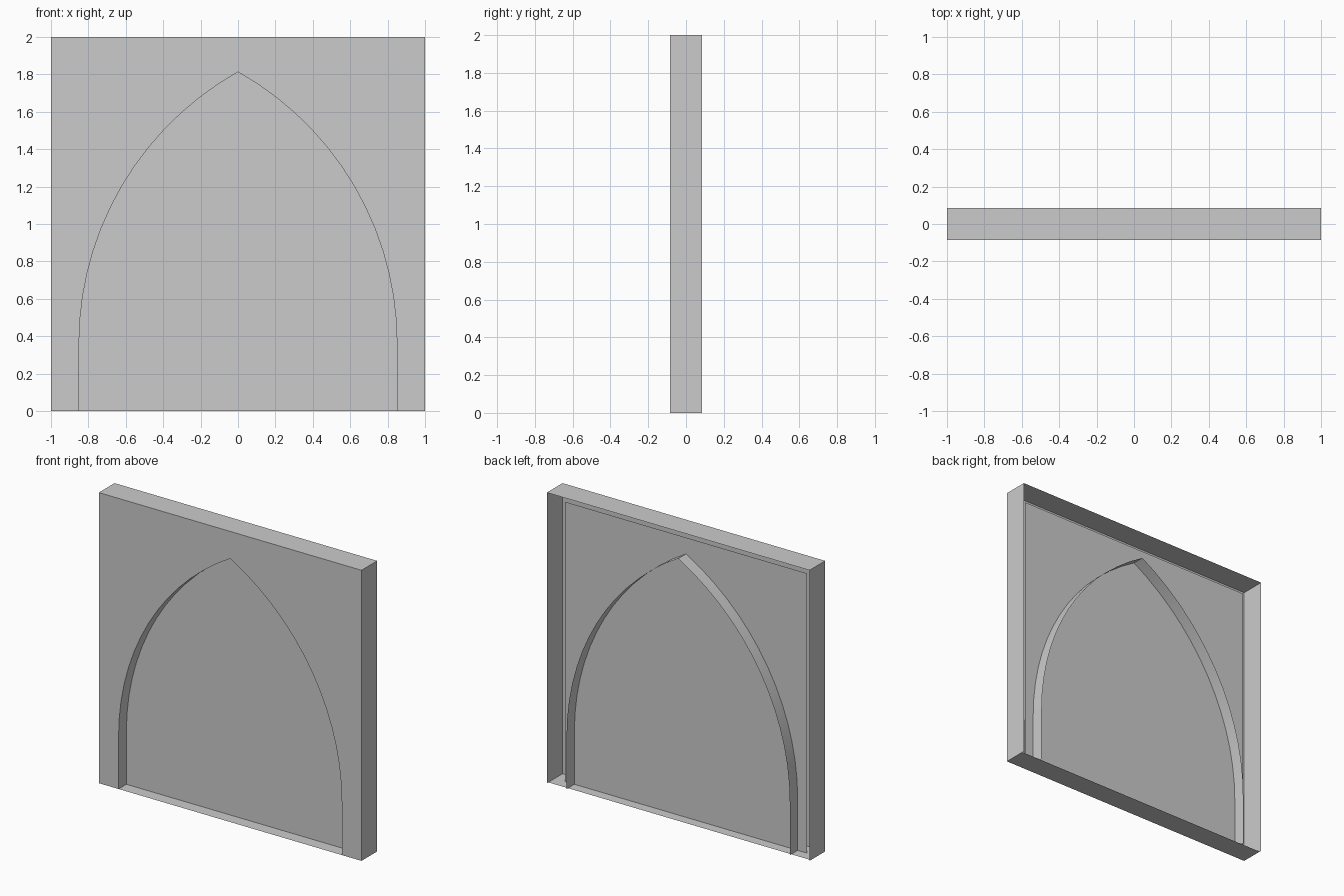
import bpy, math

if "Cube" in bpy.data.objects:
    bpy.data.objects.remove(bpy.data.objects["Cube"])

W, H, D = 1.0, 2.0, 0.085          # half width, height, half depth
AW, SPRING, APEX = 0.85, 0.36, 1.813  # arch half width, spring height, tip height


def make(name, verts, faces):
    mesh = bpy.data.meshes.new(name)
    mesh.from_pydata(verts, [], faces)
    mesh.update()
    ob = bpy.data.objects.new(name, mesh)
    bpy.context.collection.objects.link(ob)
    return ob


def strip(name, path, y0, y1):
    """Sweep an x-z path along y as a thin sheet."""
    n = len(path)
    verts = [(x, y, z) for y in (y0, y1) for x, z in path]
    faces = [(i, i + 1, n + i + 1, n + i) for i in range(n - 1)]
    return make(name, verts, faces)


# Pointed arch profile: straight jambs and two circular arcs
rise = APEX - SPRING
c = (rise ** 2 - AW ** 2) / (2 * AW)
R = c + AW
end = math.asin(rise / R)
N = 14
left = [(-AW, 0.0)]
for i in range(N + 1):
    a = end * i / N
    left.append((c - R * math.cos(a), SPRING + R * math.sin(a)))
left[-1] = (0.0, APEX)
arch = left + [(-x, z) for x, z in reversed(left[:-1])]

# Front sheet with the arch opening, one half mirrored to the other
n = len(left)
verts, faces = [], []
for s in (1, -1):
    o = len(verts)
    verts += [(s * x, -D, z) for x, z in left]
    verts += [(s * -W, -D, z) for x, z in left]
    verts += [(s * -W, -D, H), (0, -D, H)]
    half = [(i, i + 1, n + i + 1, n + i) for i in range(n - 1)]
    half.append((n - 1, 2 * n + 1, 2 * n, 2 * n - 1))
    faces += [tuple(o + k for k in (f if s < 0 else f[::-1])) for f in half]
make("front_wall", verts, faces)

# Outer rim (sides and top) and floor
strip("outer_rim", [(-W, 0), (-W, H), (W, H), (W, 0)], -D, D)
strip("floor", [(W, 0), (-W, 0)], -D, 0.07)

# Arch lining running through the full depth
lining = strip("arch_lining", arch[::-1], -D, D)
bpy.context.view_layer.objects.active = lining
lining.select_set(True)
bpy.ops.object.shade_smooth_by_angle(angle=math.radians(30))

# Recessed panel closing the niche at mid depth
make("niche_panel", [(-0.92, 0, 0), (0.92, 0, 0), (0.92, 0, 1.925), (-0.92, 0, 1.925)],
     [(0, 1, 2, 3)])
